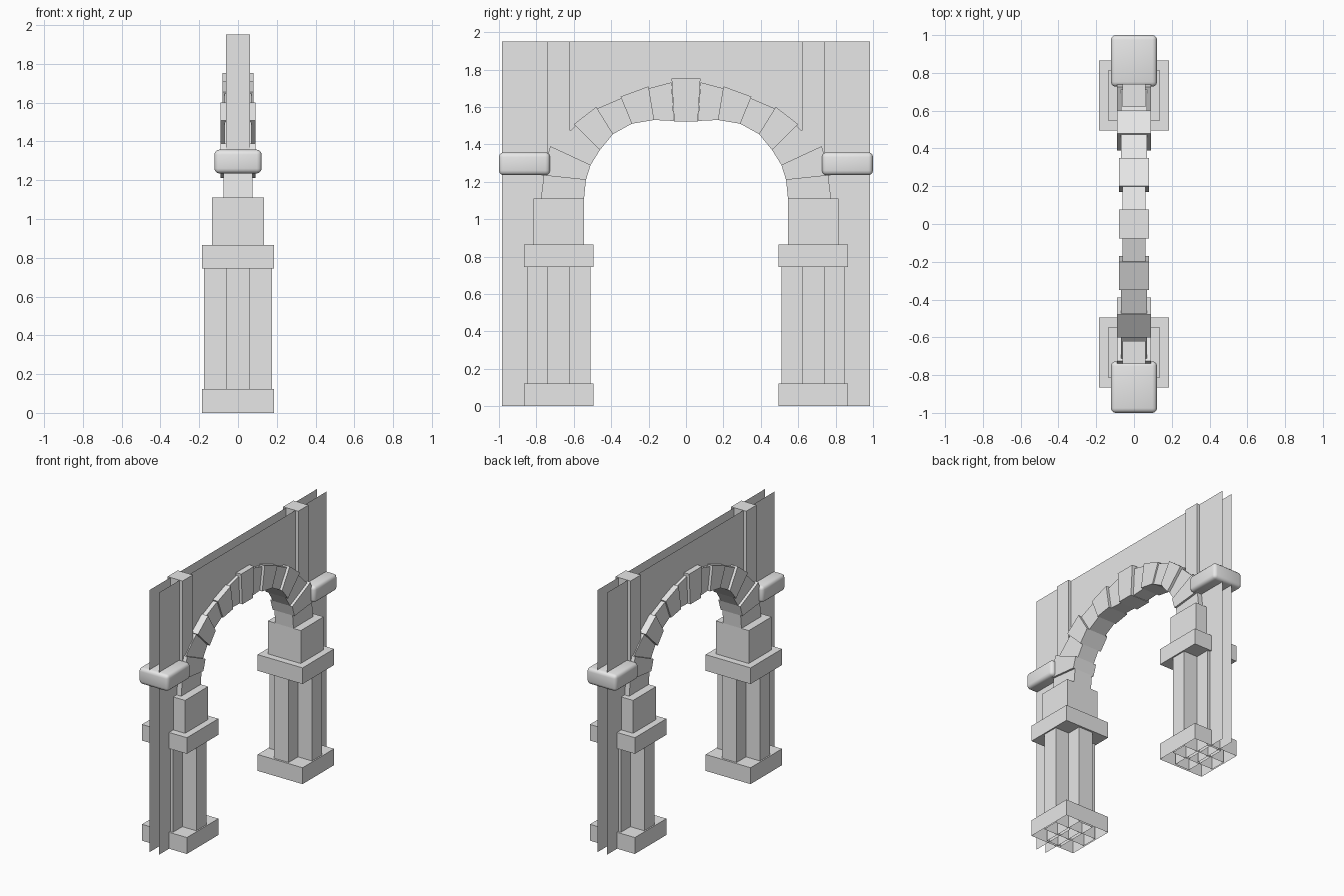
import bpy
import bmesh

cube = bpy.data.objects.get("Cube")
if cube:
    bpy.data.objects.remove(cube, do_unlink=True)

stone = bpy.data.materials.new("pale_stone")
stone.use_nodes = True
stone.diffuse_color = (0.8, 0.8, 0.8, 1)
stone.node_tree.nodes["Principled BSDF"].inputs["Base Color"].default_value = (0.8, 0.8, 0.8, 1)


def finish(name, bm):
    mesh = bpy.data.meshes.new(name)
    bm.to_mesh(mesh)
    bm.free()
    mesh.materials.append(stone)
    obj = bpy.data.objects.new(name, mesh)
    bpy.context.collection.objects.link(obj)
    return obj


def prism(name, half_x, outline, open_bottom=False):
    """Extrude a (y, z) outline symmetrically across x."""
    bm = bmesh.new()
    face = bm.faces.new([bm.verts.new((-half_x, y, z)) for y, z in outline])
    ext = bmesh.ops.extrude_face_region(bm, geom=[face], use_keep_orig=True)
    moved = [v for v in ext["geom"] if isinstance(v, bmesh.types.BMVert)]
    bmesh.ops.translate(bm, verts=moved, vec=(2 * half_x, 0, 0))
    bmesh.ops.recalc_face_normals(bm, faces=bm.faces)
    if open_bottom:
        low = [f for f in bm.faces if f.normal.z < -0.9]
        bmesh.ops.delete(bm, geom=low, context="FACES_ONLY")
    return finish(name, bm)


def block(name, side, half_x, y0, y1, z0, z1, open_bottom=False):
    a, b = side * y0, side * y1
    return prism(name, half_x, [(a, z0), (b, z0), (b, z1), (a, z1)], open_bottom)


# Arch joints from springing to crown: inner and outer ends as (y, z)
inner = [(0.545, 1.11), (0.535, 1.21), (0.51, 1.29), (0.46, 1.37),
         (0.39, 1.455), (0.29, 1.51), (0.17, 1.53), (0.065, 1.525)]
outer = [(0.79, 1.11), (0.775, 1.235), (0.725, 1.39), (0.60, 1.507),
         (0.48, 1.60), (0.35, 1.655), (0.20, 1.71), (0.078, 1.745)]
half_widths = [0.075, 0.09, 0.07, 0.09, 0.07, 0.08, 0.06]


def toward(a, b, t):
    return (a[0] + (b[0] - a[0]) * t, a[1] + (b[1] - a[1]) * t)


# Piers, arch stones and bosses on both sides
for side, tag in ((1, "back"), (-1, "front")):
    block(tag + "_plinth", side, 0.185, 0.495, 0.865, 0, 0.122, True)
    block(tag + "_column_long", side, 0.06, 0.51, 0.85, 0, 0.75, True)
    block(tag + "_column_cross", side, 0.175, 0.62, 0.74, 0, 0.75, True)
    block(tag + "_capital", side, 0.185, 0.495, 0.865, 0.745, 0.865)
    block(tag + "_impost", side, 0.135, 0.545, 0.815, 0.865, 1.11)
    block(tag + "_pilaster", side, 0.062, 0.62, 0.74, 0.75, 1.95)

    for i, width in enumerate(half_widths):
        reach = 1.0 if i % 2 else 0.94
        ends = [inner[i], toward(inner[i], outer[i], reach),
                toward(inner[i + 1], outer[i + 1], reach), inner[i + 1]]
        prism(f"{tag}_arch_stone_{i + 1}", width, [(side * y, z) for y, z in ends])

    # Rounded stone boss at the outer end
    boss = block(tag + "_boss", side, 0.122, 0.727, 1.0, 1.235, 1.357)
    bevel = boss.modifiers.new("rounded", "BEVEL")
    bevel.width = 0.025
    bevel.segments = 3
    for poly in boss.data.polygons:
        poly.use_smooth = True

prism("keystone", 0.08, [(-0.063, 1.523), (0.063, 1.523), (0.077, 1.753), (-0.077, 1.753)])

# Two thin wall sheets with an arched opening hidden behind the stones
mid = [toward(a, b, 0.4) for a, b in zip(inner, outer)]
half = [(0.985, 1.95), (0.985, 0), (0.63, 0), (0.63, 1.0)] + mid
outline = half + [(-y, z) for y, z in reversed(half)]
for x, tag in ((0.038, "left"), (-0.038, "right")):
    bm = bmesh.new()
    wall = bm.faces.new([bm.verts.new((x, y, z)) for y, z in outline])
    wall.normal_update()
    if wall.normal.x * x < 0:
        wall.normal_flip()
    finish(tag + "_wall_sheet", bm)
